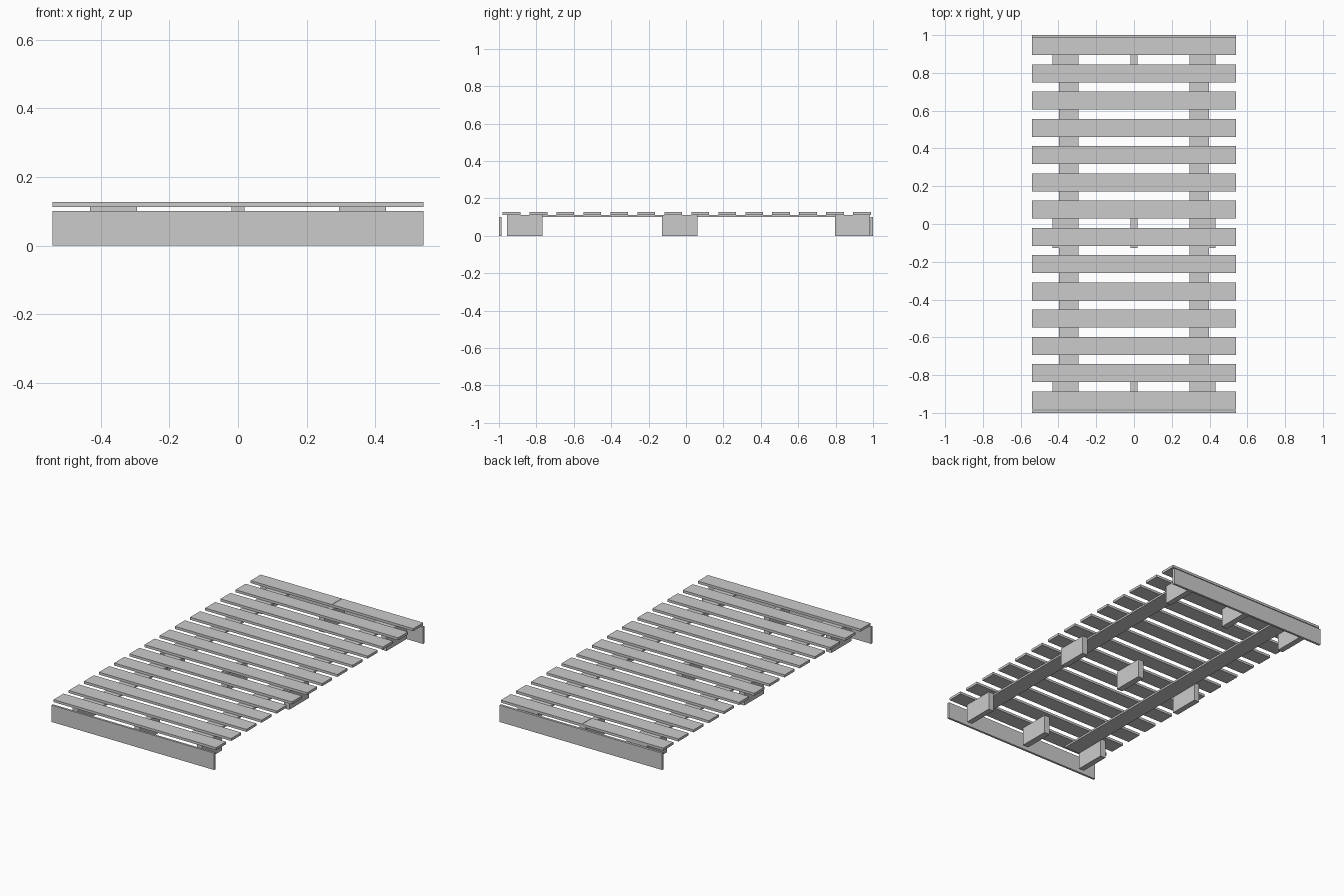
import bpy

# Remove the default object
cube = bpy.data.objects.get("Cube")
if cube:
    bpy.data.objects.remove(cube, do_unlink=True)

# Single plain grey finish
grey = bpy.data.materials.new("plain_grey")
grey.use_nodes = True
colour = (0.6, 0.6, 0.6, 1)
grey.diffuse_color = colour
grey.node_tree.nodes["Principled BSDF"].inputs["Base Color"].default_value = colour


def board(name, x, y, z):
    """Box spanning the (low, high) ranges given for each axis."""
    bpy.ops.mesh.primitive_cube_add(size=1)
    ob = bpy.context.object
    ob.name = name
    for v in ob.data.vertices:
        v.co = [r[0] if c < 0 else r[1] for c, r in zip(v.co, (x, y, z))]
    ob.data.materials.append(grey)
    return ob


HALF = 0.541
RAIL_Z, SLAT_Z, TOP_Z = 0.101, 0.112, 0.127
SLATS, PITCH, DEPTH, START = 14, 0.1442, 0.095, -0.981

# Cross slats; the rearmost one is two halves butted together
for i in range(SLATS):
    y = START + i * PITCH
    span = (y, y + DEPTH)
    if i < SLATS - 1:
        board(f"slat_{i + 1}", (-HALF, HALF), span, (SLAT_Z, TOP_Z))
    else:
        board("rear_slat_right", (-HALF, -0.001), span, (SLAT_Z, TOP_Z))
        board("rear_slat_left", (0.001, HALF), span, (SLAT_Z, TOP_Z))

# Flat lengthwise rails
for side, s in (("left", 1), ("right", -1)):
    board(f"{side}_rail", sorted((s * 0.294, s * 0.396)),
          (-0.957, 0.985), (RAIL_Z, SLAT_Z))

# Upright feet: three rows, beside each rail and along the middle
rows = {"front": (-0.957, -0.767), "middle": (-0.128, 0.061), "rear": (0.797, 0.985)}
columns = {"left": (0.396, 0.431), "centre": (-0.019, 0.019), "right": (-0.431, -0.396)}
for row, y in rows.items():
    for column, x in columns.items():
        board(f"{row}_{column}_foot", x, y, (0, SLAT_Z))

# End boards
board("front_end_board", (-HALF, HALF), (-1, -0.987), (0, RAIL_Z))
board("rear_end_board", (-HALF, HALF), (0.986, 1), (0, RAIL_Z))
